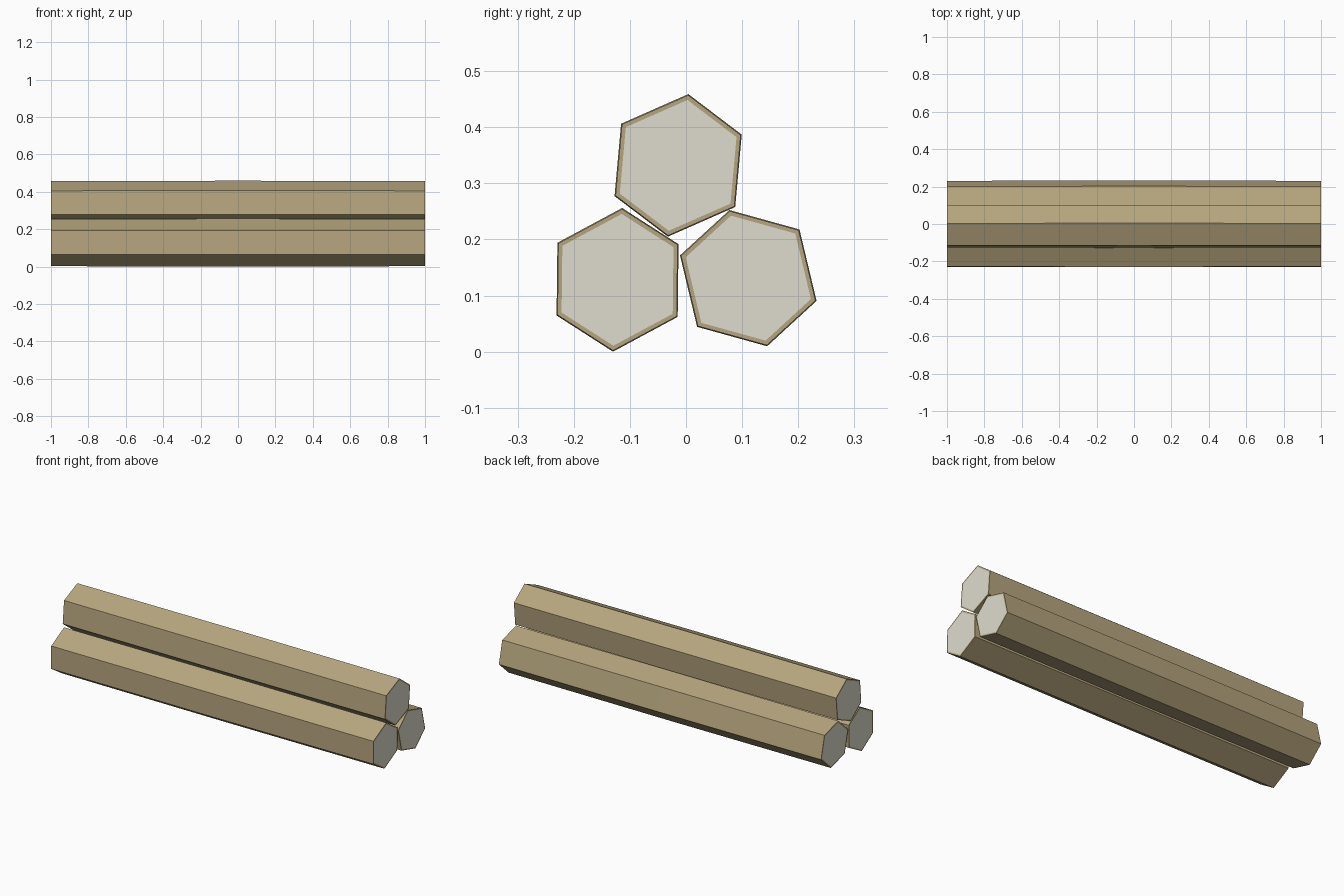
import bpy, bmesh, math
from mathutils import Matrix, Vector

if "Cube" in bpy.data.objects:
    bpy.data.objects.remove(bpy.data.objects["Cube"])

# Half of a point-symmetric, slightly squashed hexagon (y, z)
HALF = [(0.008, 0.126), (0.107, 0.0625), (0.1055, -0.065)]
PROFILE = HALF + [(-y, -z) for y, z in HALF]
BULGE = 1.016   # logs are a touch fatter in the middle
RIM = 0.932     # size of the pale wood inside the bark rim


def material(name, color):
    mat = bpy.data.materials.new(name)
    mat.diffuse_color = (*color, 1)
    mat.use_nodes = True
    mat.node_tree.nodes["Principled BSDF"].inputs["Base Color"].default_value = mat.diffuse_color
    return mat


bark = material("bark", (0.47, 0.38, 0.21))
wood = material("cut_wood", (0.74, 0.72, 0.62))


def log(name, y, z, angle):
    bm = bmesh.new()
    rot = Matrix.Rotation(math.radians(angle), 3, 'X')

    def ring(x, s):
        return [bm.verts.new(rot @ Vector((x, py * s, pz * s))) for py, pz in PROFILE]

    # Rings run from one cut face, over the bark, to the other cut face
    rings = [ring(-1, RIM), ring(-1, 1), ring(0, BULGE), ring(1, 1), ring(1, RIM)]
    for a, b in zip(rings, rings[1:]):
        for i in range(6):
            j = (i + 1) % 6
            bm.faces.new((a[i], a[j], b[j], b[i]))
    # Pale cut ends
    for end in (rings[0], rings[-1]):
        bm.faces.new(end).material_index = 1
    bmesh.ops.recalc_face_normals(bm, faces=bm.faces)
    mesh = bpy.data.meshes.new(name)
    bm.to_mesh(mesh)
    bm.free()
    mesh.materials.append(bark)
    mesh.materials.append(wood)
    ob = bpy.data.objects.new(name, mesh)
    ob.location = (0, y, z)
    bpy.context.collection.objects.link(ob)


# Stack: two logs below, one on top
log("front_log", -0.122, 0.128, 0)
log("back_log", 0.111, 0.131, 75.2)
log("top_log", -0.014, 0.332, -4.5)
